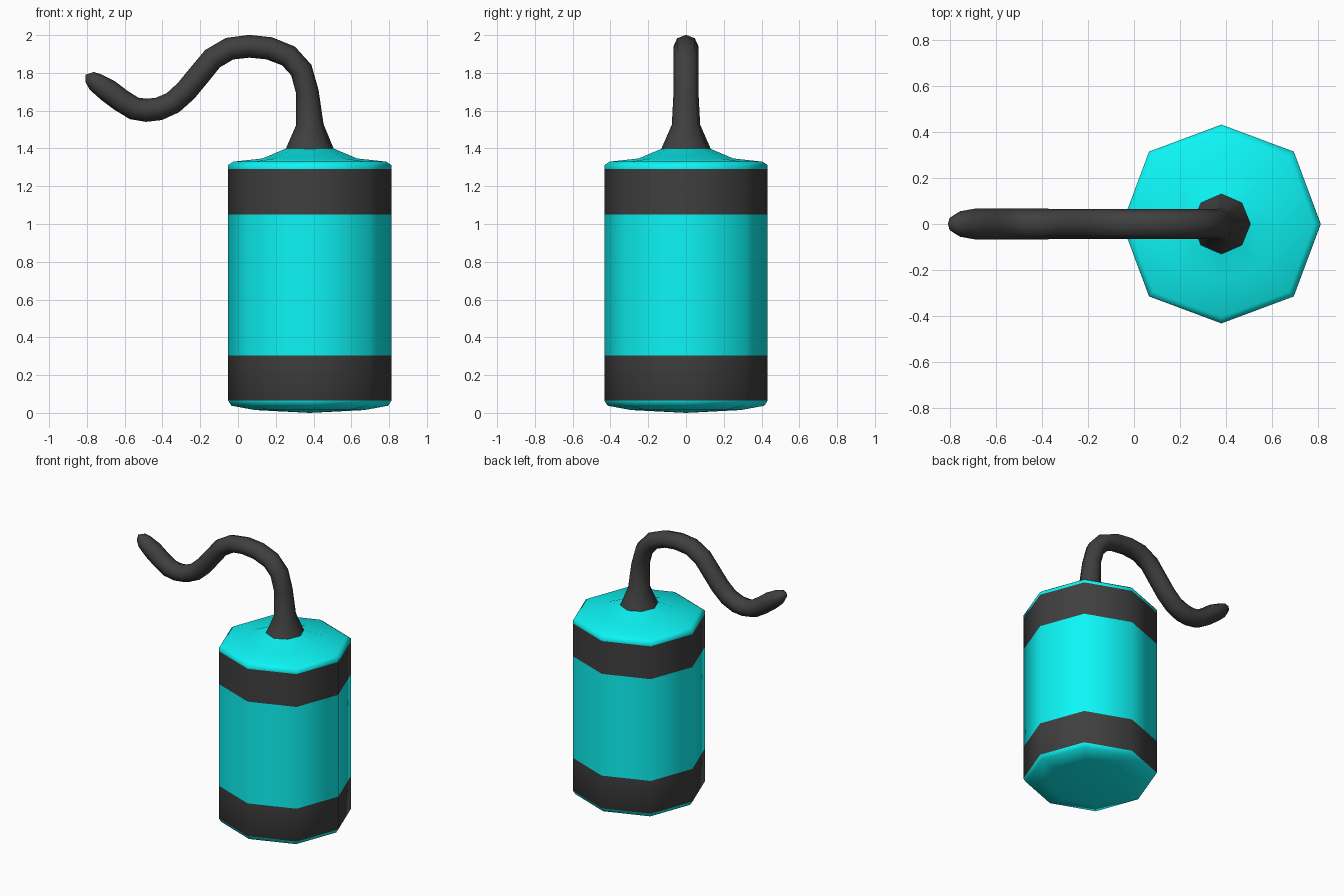
import bpy, bmesh, math
from mathutils import Vector

if "Cube" in bpy.data.objects:
    bpy.data.objects.remove(bpy.data.objects["Cube"])

SIDES = 8
CX = 0.38


def material(name, color):
    m = bpy.data.materials.new(name)
    m.diffuse_color = (*color, 1)
    m.use_nodes = True
    m.node_tree.nodes["Principled BSDF"].inputs["Base Color"].default_value = m.diffuse_color
    return m


cyan = material("cyan_paint", (0.004, 0.92, 0.92))
dark = material("dark_rubber", (0.05, 0.05, 0.05))


def skin(name, rings, mats, strip_mats, tips=(None, None)):
    """Bridge successive rings of points; close each end with a fan or an n-gon."""
    bm = bmesh.new()
    vr = [[bm.verts.new(p) for p in ring] for ring in rings]
    for i, (a, b) in enumerate(zip(vr, vr[1:])):
        for k in range(SIDES):
            n = (k + 1) % SIDES
            bm.faces.new((a[k], a[n], b[n], b[k])).material_index = strip_mats[i]
    for ring, tip in zip((vr[0], vr[-1]), tips):
        if tip is None:
            bm.faces.new(ring)
        else:
            c = bm.verts.new(tip)
            for k in range(SIDES):
                bm.faces.new((c, ring[k], ring[(k + 1) % SIDES]))
    bmesh.ops.recalc_face_normals(bm, faces=bm.faces)
    me = bpy.data.meshes.new(name)
    bm.to_mesh(me)
    bm.free()
    for m in mats:
        me.materials.append(m)
    ob = bpy.data.objects.new(name, me)
    bpy.context.collection.objects.link(ob)
    bpy.ops.object.select_all(action='DESELECT')
    ob.select_set(True)
    bpy.context.view_layer.objects.active = ob
    bpy.ops.object.shade_smooth_by_angle(angle=math.radians(62))
    return ob


ANGLES = [2 * math.pi * k / SIDES for k in range(SIDES)]


def body_point(r, z, k):
    """Octagon corner; the diagonal corners sit slightly further out."""
    r *= 1.03 if k % 2 else 1.0
    return (CX + r * math.cos(ANGLES[k]), r * math.sin(ANGLES[k]), z)


# Canister: octagonal lathe with two dark bands (radius, height)
profile = [(0.29, 0.015), (0.415, 0.038), (0.432, 0.065), (0.432, 0.305), (0.432, 1.05),
           (0.432, 1.29), (0.432, 1.312), (0.405, 1.33), (0.25, 1.347), (0.125, 1.40)]
body_rings = [[body_point(r, z, k) for k in range(SIDES)] for r, z in profile]
skin("canister", body_rings, [cyan, dark], [0, 0, 1, 0, 1, 0, 0, 0, 0],
     tips=((CX, 0, 0), None))

# Fuse: tapered tube swept along a wavy path in the xz plane (x, z, radius)
path = [(0.38, 1.398, 0.127), (0.38, 1.525, 0.073), (0.367, 1.70, 0.064), (0.335, 1.815, 0.064),
        (0.267, 1.89, 0.064), (0.165, 1.930, 0.064), (0.06, 1.941, 0.064), (-0.045, 1.928, 0.064),
        (-0.135, 1.875, 0.064), (-0.205, 1.79, 0.064), (-0.275, 1.705, 0.064),
        (-0.345, 1.642, 0.064), (-0.42, 1.609, 0.065), (-0.485, 1.602, 0.065),
        (-0.55, 1.612, 0.065), (-0.62, 1.655, 0.065), (-0.69, 1.708, 0.065),
        (-0.755, 1.752, 0.054), (-0.786, 1.779, 0.036)]
pts = [Vector((x, 0, z)) for x, z, r in path]
fuse_rings = []
for i, p in enumerate(pts):
    t = (pts[min(i + 1, len(pts) - 1)] - pts[max(i - 1, 0)]).normalized()
    side = Vector((t.z, 0, -t.x))
    r = path[i][2]
    inplane = r if i < 2 else r * 0.94
    fuse_rings.append([p + side * inplane * math.cos(a) + Vector((0, r * 1.03, 0)) * math.sin(a)
                       for a in ANGLES])
skin("fuse", fuse_rings, [dark], [0] * (len(path) - 1), tips=(None, (-0.808, 0, 1.79)))
